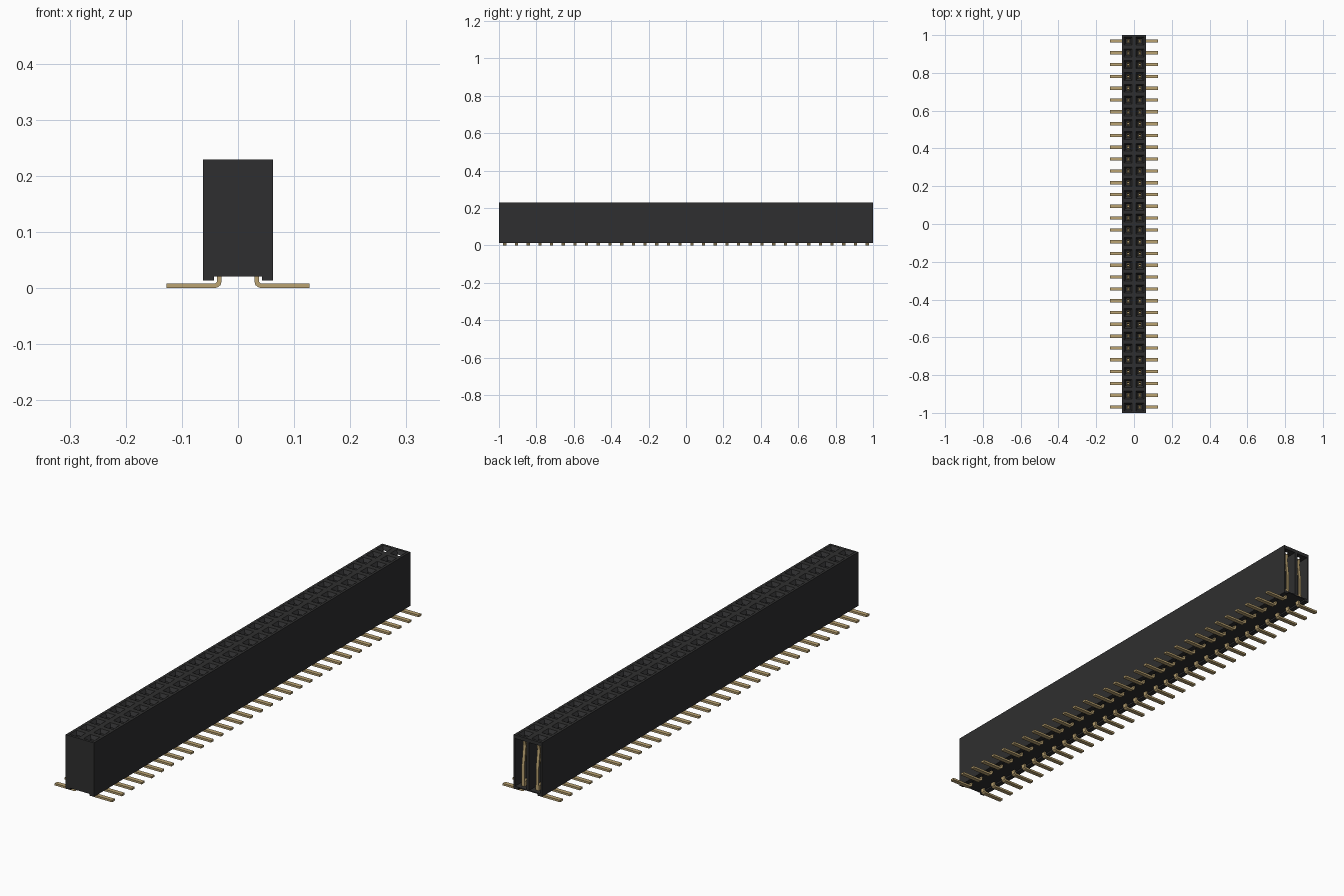
import bpy, bmesh
from mathutils import Vector

if "Cube" in bpy.data.objects:
    bpy.data.objects.remove(bpy.data.objects["Cube"])

ROWS = 32
PITCH = 2.0 / ROWS
HALF = PITCH              # half the body width
TOP, FLOOR, FOOT = 0.229, 0.020, 0.0134
CAVITY = 0.025            # half size of a contact chamber


def material(name, rgb, roughness):
    m = bpy.data.materials.new(name)
    m.use_nodes = True
    m.diffuse_color = (*rgb, 1)
    bsdf = m.node_tree.nodes["Principled BSDF"]
    bsdf.inputs["Base Color"].default_value = (*rgb, 1)
    bsdf.inputs["Roughness"].default_value = roughness
    return m


def make_object(name, bm, mat):
    mesh = bpy.data.meshes.new(name)
    bm.to_mesh(mesh)
    bm.free()
    mesh.materials.append(mat)
    ob = bpy.data.objects.new(name, mesh)
    bpy.context.collection.objects.link(ob)
    return ob


def box(bm, lo, hi):
    lo, hi = Vector(lo), Vector(hi)
    for v in bmesh.ops.create_cube(bm, size=1)["verts"]:
        v.co = (lo + hi) / 2 + v.co * (hi - lo)


def step(bm, face, centre, half, z):
    """Extrude one square face to a new half size and height."""
    new = bmesh.ops.extrude_discrete_faces(bm, faces=[face])["faces"][0]
    mid = new.calc_center_median()
    for v in new.verts:
        v.co.x = centre.x + (half if v.co.x > mid.x else -half)
        v.co.y = centre.y + (half if v.co.y > mid.y else -half)
        v.co.z = z
    return new


def ribbon(bm, points, thick, width, place):
    """Bent metal strip: a path in a plane, with thickness and width."""
    pts = [Vector(p) for p in points]
    rings = []
    for i, p in enumerate(pts):
        before = (p - pts[i - 1]).normalized() if i else None
        after = (pts[i + 1] - p).normalized() if i + 1 < len(pts) else None
        d = ((before or after) + (after or before)).normalized()
        stretch = 1 / max(d.dot(before or after), 0.5)
        n = Vector((-d.y, d.x)) * thick / 2 * stretch
        rings.append([bm.verts.new(place(p + n * a, b * width / 2))
                      for a, b in ((-1, -1), (1, -1), (1, 1), (-1, 1))])
    for r, s in zip(rings, rings[1:]):
        for i in range(4):
            j = (i + 1) % 4
            bm.faces.new((r[i], r[j], s[j], s[i]))
    bm.faces.new(rings[0])
    bm.faces.new(rings[-1])


black = material("black plastic", (0.028, 0.028, 0.029), 0.6)
gold = material("gold metal", (0.50, 0.37, 0.17), 0.4)

# Housing: a grid of funnelled sockets with outer walls
bm = bmesh.new()
xs = (-HALF, 0, HALF)
grid = [[bm.verts.new((x, -1 + PITCH * j, TOP)) for x in xs]
        for j in range(ROWS + 1)]
cells = [bm.faces.new((grid[j][i], grid[j][i + 1], grid[j + 1][i + 1], grid[j + 1][i]))
         for j in range(ROWS) for i in range(2)]
rim = [e for e in bm.edges if e.is_boundary]
walls = bmesh.ops.extrude_edge_only(bm, edges=rim)["geom"]
for v in walls:
    if isinstance(v, bmesh.types.BMVert):
        v.co.z = FLOOR
for cell in cells:
    c = cell.calc_center_median()
    f = step(bm, cell, c, 0.021, TOP)
    f = step(bm, f, c, 0.0115, TOP - 0.014)
    f = step(bm, f, c, CAVITY, TOP - 0.014)
    f = step(bm, f, c, CAVITY, FLOOR + 0.004)
    if c.y > 1 - PITCH:
        for v in f.verts:          # end chambers run out to the open back
            for e in v.link_edges:
                o = e.other_vert(v)
                if v.co.y > c.y and abs(o.co.x - v.co.x) < 1e-5 and o.co.z > v.co.z:
                    o.co.y = 1
        for v in f.verts:
            if v.co.y > c.y:
                v.co.y = 1
bm.normal_update()
bmesh.ops.recalc_face_normals(bm, faces=bm.faces[:])
back = [f for f in bm.faces if all(v.co.y > 0.9999 for v in f.verts)]
bmesh.ops.delete(bm, geom=back, context="FACES")
# Back edges of the housing around the open chambers
inner, outer = HALF / 2 - CAVITY, HALF / 2 + CAVITY
for x0, x1 in ((-HALF, -outer), (-inner, inner), (outer, HALF)):
    box(bm, (x0, 0.99, FLOOR), (x1, 1, TOP))
box(bm, (-HALF, 0.992, TOP - 0.014), (HALF, 1, TOP))
# Base plate and side feet
box(bm, (-HALF, -1, FLOOR), (HALF, 1, FLOOR + 0.004))
for s in (-1, 1):
    a, b = sorted((s * 0.043, s * HALF))
    box(bm, (a, -1, FOOT), (b, 1, FLOOR))
make_object("socket_housing", bm, black)

# One contact: foot bent outward, base block, two spring tines
bm = bmesh.new()
y0 = -1 + PITCH / 2
px = HALF / 2
foot = [(0.033, 0.03), (0.033, 0.013), (0.0345, 0.0075),
        (0.0385, 0.0045), (0.044, 0.004), (0.127, 0.004)]
ribbon(bm, foot, 0.008, 0.017, lambda p, w: (p.x, y0 + w, p.y))
box(bm, (px - 0.007, y0 - 0.016, 0.025), (px + 0.007, y0 + 0.016, 0.045))
for s in (-1, 1):
    tine = [(0.0145, 0.04), (0.0145, 0.11), (0.005, 0.185), (0.009, 0.208)]
    ribbon(bm, tine, 0.004, 0.012,
           lambda p, w: (px + w, y0 + s * p.x, p.y))
bmesh.ops.recalc_face_normals(bm, faces=bm.faces[:])
contacts = make_object("contact_pins", bm, gold)
mirror = contacts.modifiers.new("both rows", "MIRROR")
mirror.use_axis[0] = True
array = contacts.modifiers.new("along the length", "ARRAY")
array.count = ROWS
array.use_relative_offset = False
array.use_constant_offset = True
array.constant_offset_displace = (0, PITCH, 0)
